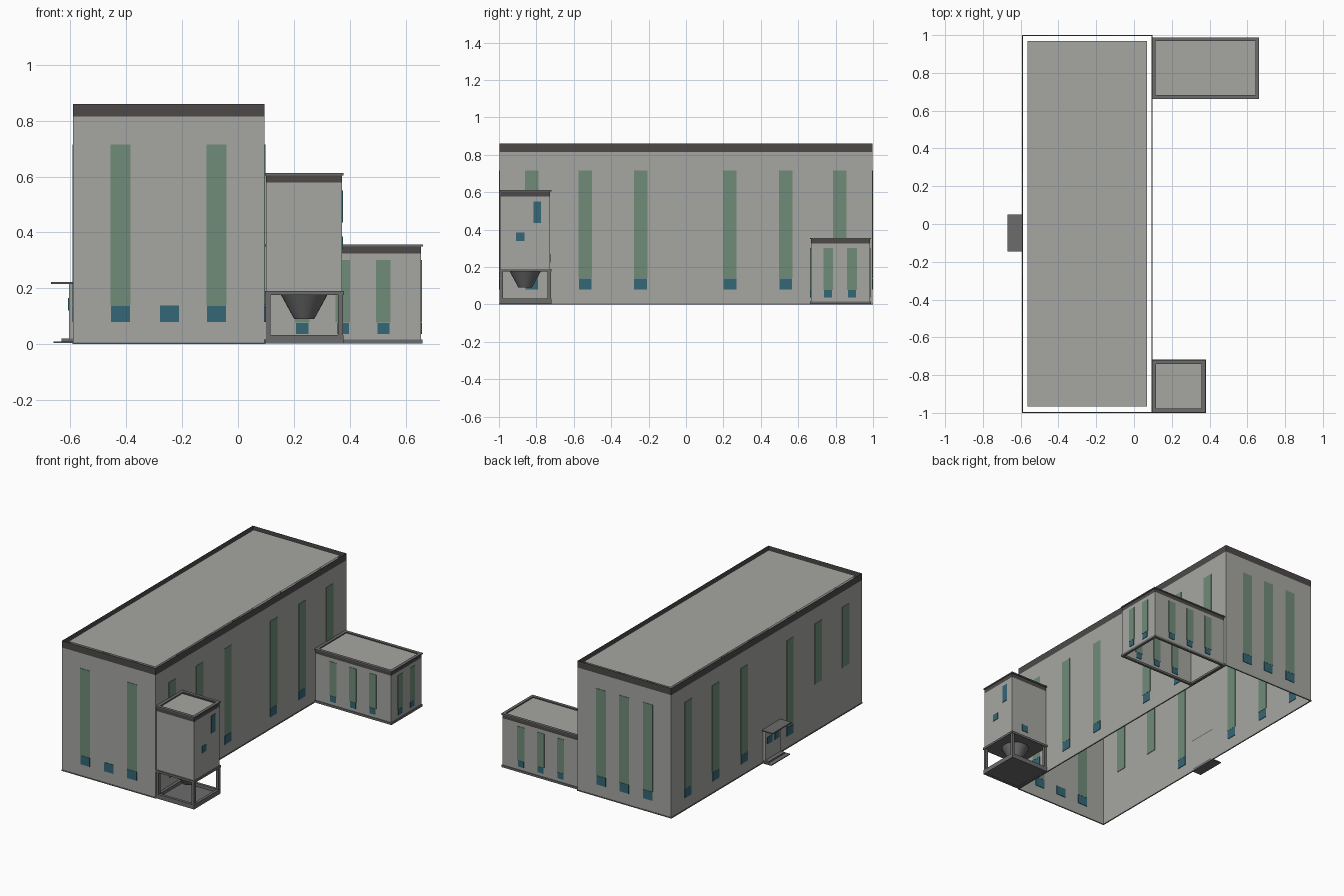
import bpy, bmesh, math
from mathutils import Matrix, Vector

if "Cube" in bpy.data.objects:
    bpy.data.objects.remove(bpy.data.objects["Cube"])


def material(name, rgb):
    m = bpy.data.materials.new(name)
    m.diffuse_color = (*rgb, 1)
    m.use_nodes = True
    m.node_tree.nodes["Principled BSDF"].inputs["Base Color"].default_value = m.diffuse_color
    return m


WALL = material("pale_concrete", (0.38, 0.38, 0.36))
BAND = material("dark_brown_band", (0.075, 0.066, 0.066))
TRIM = material("mid_grey_trim", (0.15, 0.15, 0.15))
GREEN = material("green_glazing", (0.16, 0.26, 0.19))
BLUE = material("blue_glass", (0.034, 0.135, 0.18))


def finish(name, bm, *mats):
    me = bpy.data.meshes.new(name)
    bm.to_mesh(me)
    bm.free()
    for m in mats:
        me.materials.append(m)
    ob = bpy.data.objects.new(name, me)
    bpy.context.collection.objects.link(ob)
    return ob


def boxes(name, mat, items):
    """One object from a list of boxes (x0, x1, y0, y1, z0, z1)."""
    bm = bmesh.new()
    for x0, x1, y0, y1, z0, z1 in items:
        mid = Vector(((x0 + x1) / 2, (y0 + y1) / 2, (z0 + z1) / 2))
        size = Matrix.Diagonal((x1 - x0, y1 - y0, z1 - z0, 1))
        bmesh.ops.create_cube(bm, size=1, matrix=Matrix.Translation(mid) @ size)
    return finish(name, bm, mat)


def shell(name, x0, x1, y0, y1, z0, zb, z1):
    """Open sheet walls, with a dark band above height zb."""
    bm = bmesh.new()
    rows = [[bm.verts.new((x, y, z)) for x, y in ((x0, y0), (x1, y0), (x1, y1), (x0, y1))]
            for z in (z0, zb, z1)]
    for level in range(2):
        a, b = rows[level], rows[level + 1]
        for i in range(4):
            j = (i + 1) % 4
            bm.faces.new((a[i], a[j], b[j], b[i])).material_index = level
    return finish(name, bm, WALL, BAND)


def sheet(name, mat, x0, x1, y0, y1, z):
    bm = bmesh.new()
    bm.faces.new([bm.verts.new((x, y, z)) for x, y in ((x0, y0), (x1, y0), (x1, y1), (x0, y1))])
    return finish(name, bm, mat)


def ring(name, mat, x0, x1, y0, y1, w, z0, z1):
    """Rectangular frame of width w."""
    return boxes(name, mat, [
        (x0, x1, y0, y0 + w, z0, z1), (x0, x1, y1 - w, y1, z0, z1),
        (x0, x0 + w, y0 + w, y1 - w, z0, z1), (x1 - w, x1, y0 + w, y1 - w, z0, z1)])


def panes(name, mat, axis, at, centres, width, z0, z1):
    """Thin plates set in the wall where axis == at."""
    t, h = 0.003, width / 2
    boxes(name, mat, [(at - t, at + t, c - h, c + h, z0, z1) if axis == "x"
                      else (c - h, c + h, at - t, at + t, z0, z1) for c in centres])


# Main hall: open shell, flat roof, thin base line
X0, X1, Y = -0.59, 0.095, 0.997
shell("main_hall_walls", X0, X1, -Y, Y, 0, 0.815, 0.86)
sheet("main_hall_roof", WALL, -0.565, 0.07, -0.965, 0.97, 0.85)
ring("main_hall_base", TRIM, X0 - 0.003, X1 + 0.003, -1, 1, 0.006, 0, 0.006)

# Main hall windows: tall green strips over blue panes
front = [-0.42, -0.077]
front_blue = [-0.42, -0.246, -0.077]
right = [-0.825, -0.538, -0.243, 0.235, 0.533, 0.822]
left = [-0.243, 0.235, 0.533, 0.822]
for side, axis, at, strips, blues in (("front", "y", -Y, front, front_blue),
                                      ("back", "y", Y, front_blue, front_blue),
                                      ("right", "x", X1, right, right),
                                      ("left", "x", X0, left, left)):
    panes(f"hall_{side}_strips", GREEN, axis, at, strips, 0.072, 0.14, 0.715)
    panes(f"hall_{side}_windows", BLUE, axis, at, blues, 0.068, 0.08, 0.139)
panes("hall_left_short_strips", GREEN, "x", X0, right[:2], 0.072, 0.315, 0.715)

# Side entrance: porch panel, canopy, steps, door glass
boxes("entrance_panel", WALL, [(-0.605, X0, -0.13, 0.035, 0.02, 0.215)])
boxes("entrance_canopy", TRIM, [(-0.67, X0, -0.145, 0.05, 0.215, 0.222)])
boxes("entrance_steps", TRIM, [(-0.66, X0, -0.145, 0.05, 0.004, 0.01),
                               (-0.632, X0, -0.13, 0.035, 0.01, 0.02)])
panes("entrance_glass", BLUE, "x", -0.605, [-0.085, -0.01], 0.05, 0.12, 0.165)

# Rear annex
shell("annex_walls", 0.1, 0.655, 0.667, 0.983, 0.015, 0.325, 0.35)
sheet("annex_roof", WALL, 0.1, 0.655, 0.667, 0.983, 0.342)
ring("annex_roof_rim", TRIM, 0.095, 0.662, 0.662, 0.988, 0.02, 0.349, 0.356)
ring("annex_base", TRIM, 0.095, 0.66, 0.662, 0.988, 0.015, 0.002, 0.016)
long_side = [0.23, 0.375, 0.52]
short_side = [0.76, 0.887]
for side, axis, at, cs in (("front", "y", 0.667, long_side), ("back", "y", 0.983, long_side),
                           ("right", "x", 0.655, short_side)):
    panes(f"annex_{side}_strips", GREEN, axis, at, cs, 0.052, 0.077, 0.302)
    panes(f"annex_{side}_windows", BLUE, axis, at, cs, 0.043, 0.037, 0.076)

# Raised tower on an open frame
shell("tower_walls", 0.1, 0.373, -0.993, -0.727, 0.19, 0.578, 0.605)
sheet("tower_roof", WALL, 0.1, 0.373, -0.993, -0.727, 0.592)
ring("tower_roof_rim", TRIM, 0.096, 0.378, -0.998, -0.72, 0.02, 0.604, 0.612)
boxes("tower_platform", TRIM, [(0.096, 0.38, -1, -0.718, 0.176, 0.19)])
boxes("tower_floor", TRIM, [(0.1, 0.375, -0.995, -0.723, 0.003, 0.012)])
ring("tower_floor_beams", TRIM, 0.098, 0.377, -0.998, -0.72, 0.018, 0.002, 0.032)
boxes("tower_legs", TRIM, [(x, x + 0.018, y, y + 0.018, 0.032, 0.176)
                           for x in (0.099, 0.358) for y in (-0.996, -0.74)])
panes("tower_tall_window", BLUE, "x", 0.373, [-0.795], 0.042, 0.435, 0.55)
panes("tower_small_window", BLUE, "x", 0.373, [-0.887], 0.045, 0.34, 0.385)
panes("tower_back_window", BLUE, "y", -0.727, [0.27], 0.045, 0.225, 0.27)

# Discharge hopper under the tower
bm = bmesh.new()
bmesh.ops.create_cone(bm, cap_ends=False, segments=32, radius1=0.036, radius2=0.083, depth=0.086,
                      matrix=Matrix.Translation((0.237, -0.86, 0.133)))
for f in bm.faces:
    f.smooth = True
finish("hopper", bm, TRIM)
